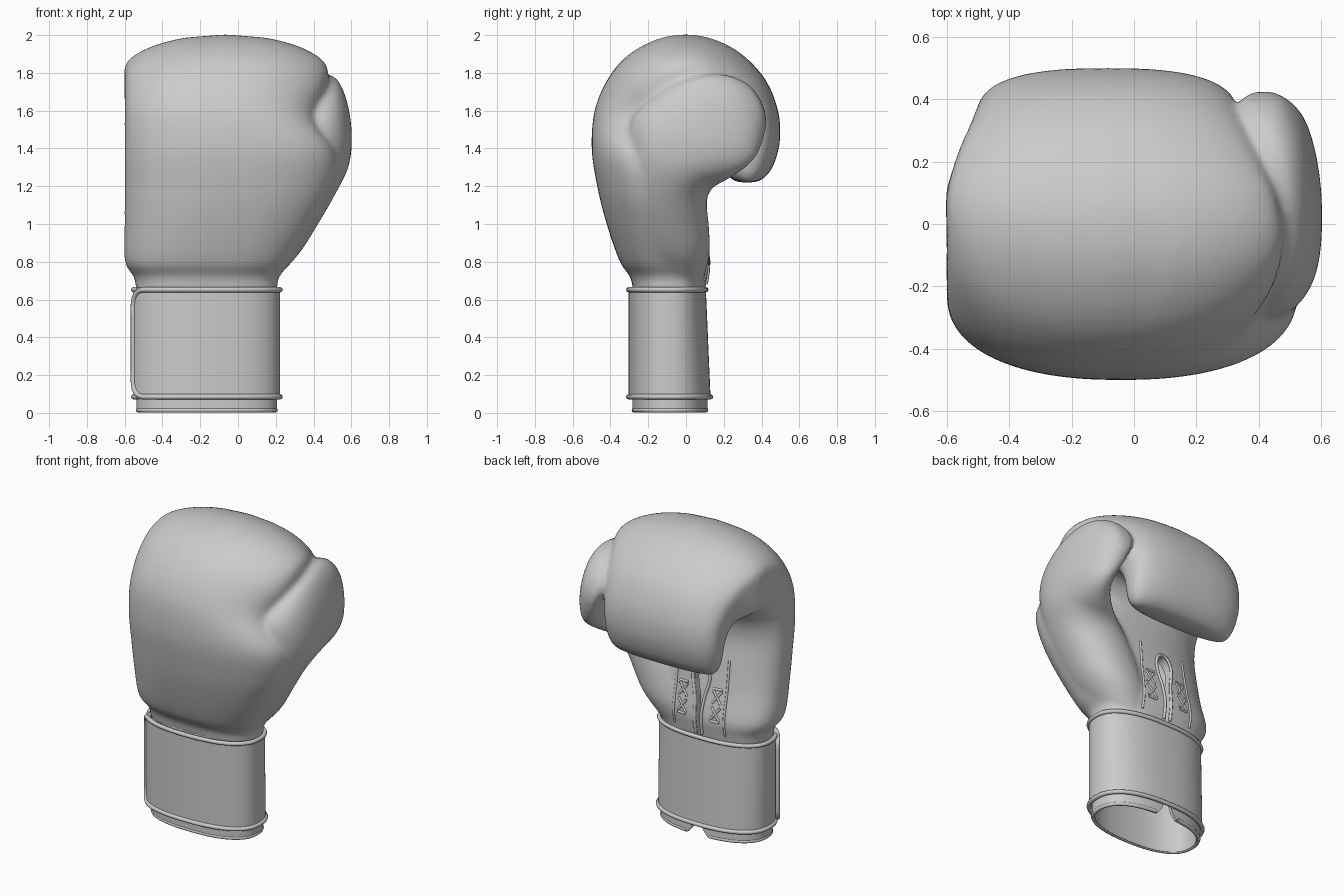
import bpy, bmesh, math
from math import sin, cos, pi, radians
from mathutils import Vector
from mathutils.bvhtree import BVHTree

if "Cube" in bpy.data.objects:
    bpy.data.objects.remove(bpy.data.objects["Cube"])


def new_object(name, bm):
    me = bpy.data.meshes.new(name)
    bm.to_mesh(me)
    bm.free()
    for p in me.polygons:
        p.use_smooth = True
    ob = bpy.data.objects.new(name, me)
    bpy.context.collection.objects.link(ob)
    return ob


def catmull(rows, steps):
    out = []
    for i in range(len(rows) - 1):
        a, b, c, d = (rows[max(i - 1, 0)], rows[i], rows[i + 1], rows[min(i + 2, len(rows) - 1)])
        for s in range(steps):
            t = s / steps
            out.append([0.5 * (2 * q + (r - p) * t + (2 * p - 5 * q + 4 * r - w) * t * t
                               + (3 * q - p - 3 * r + w) * t ** 3) for p, q, r, w in zip(a, b, c, d)])
    return out + [list(rows[-1])]


def spow(v, n):
    return math.copysign(abs(v) ** (2 / n), v)


def loft(name, rows, shape, steps=5, seg=64):
    """Rows: outer y, z, inner y, z, x min, x max. Shape: squareness and outer arching per row."""
    bm = bmesh.new()
    rings = []
    rows = [r + shape.get(i, shape[None]) for i, r in enumerate(rows)]
    for oy, oz, iy, iz, x0, x1, n, arch in catmull(rows, steps):
        ring = []
        for k in range(seg):
            t = 2 * pi * k / seg
            c, s = spow(cos(t), n), spow(sin(t), n)
            if s > 0:
                s *= 1 - arch * c * c
            ring.append(bm.verts.new(((x0 + x1) / 2 + (x1 - x0) / 2 * c,
                                      (oy + iy) / 2 + (oy - iy) / 2 * s,
                                      (oz + iz) / 2 + (oz - iz) / 2 * s)))
        rings.append(ring)
    for a, b in zip(rings, rings[1:]):
        for k in range(seg):
            bm.faces.new((a[k], a[(k + 1) % seg], b[(k + 1) % seg], b[k]))
    bm.faces.new(rings[0])
    bm.faces.new(rings[-1])
    bmesh.ops.recalc_face_normals(bm, faces=bm.faces)
    return new_object(name, bm)


def activate(ob):
    bpy.ops.object.select_all(action='DESELECT')
    ob.select_set(True)
    bpy.context.view_layer.objects.active = ob


def surface(name, fn, ni, nj, thick):
    bm = bmesh.new()
    g = [[bm.verts.new(fn(i, j)) for j in range(nj)] for i in range(ni)]
    for i in range(ni - 1):
        for j in range(nj - 1):
            bm.faces.new((g[i][j], g[i + 1][j], g[i + 1][j + 1], g[i][j + 1]))
    ob = new_object(name, bm)
    m = ob.modifiers.new("thickness", 'SOLIDIFY')
    m.thickness, m.offset = thick, -1
    activate(ob)
    bpy.ops.object.modifier_apply(modifier=m.name)
    bpy.ops.object.shade_smooth_by_angle(angle=radians(40))
    return ob


def tube(name, paths, r):
    cu = bpy.data.curves.new(name, 'CURVE')
    cu.dimensions, cu.bevel_depth, cu.bevel_resolution, cu.use_fill_caps = '3D', r, 2, True
    for pts in paths:
        sp = cu.splines.new('POLY')
        sp.points.add(len(pts) - 1)
        for p, co in zip(sp.points, pts):
            p.co = (*co, 1)
        sp.use_smooth = True
    ob = bpy.data.objects.new(name, cu)
    bpy.context.collection.objects.link(ob)
    return ob


# Padded mitt, curling over towards +y
mitt = loft("padded_glove", [
    (-.28, .64, .10, .64, -.54, .21), (-.295, .72, .11, .71, -.548, .215),
    (-.35, .80, .12, .80, -.598, .28), (-.42, 1.0, .09, .98, -.60, .40),
    (-.47, 1.2, .07, 1.15, -.60, .495), (-.50, 1.42, .05, 1.30, -.60, .52),
    (-.47, 1.65, .05, 1.41, -.60, .41), (-.345, 1.86, .07, 1.48, -.60, .455),
    (-.15, 1.98, .10, 1.52, -.60, .48), (.06, 2.0, .14, 1.53, -.60, .455),
    (.26, 1.925, .18, 1.51, -.565, .395), (.41, 1.78, .19, 1.46, -.525, .355),
    (.485, 1.61, .20, 1.40, -.505, .335), (.498, 1.45, .205, 1.33, -.495, .325),
    (.465, 1.315, .215, 1.27, -.475, .31), (.415, 1.245, .245, 1.235, -.45, .285),
    (.365, 1.22, .285, 1.22, -.42, .25)],
    {None: (2.6, 0), 3: (2.4, 0), 4: (2.3, 0), 5: (2.3, 0), 6: (2.5, .1), 7: (3.2, .3), 8: (4.5, .42),
     9: (5, .45), 10: (4.2, .4), 11: (3.3, .25), 12: (2.9, .1)})

# Thumb, merging into the mitt at its base
thumb = loft("thumb", [
    (-.2, .72, .09, .70, -.1, .2), (-.26, .85, .125, .84, -.08, .325),
    (-.32, 1.02, .12, 1.0, -.05, .43), (-.34, 1.2, .11, 1.12, .0, .515),
    (-.33, 1.4, .14, 1.19, .10, .578), (-.28, 1.57, .21, 1.23, .24, .60),
    (-.13, 1.70, .29, 1.28, .35, .60), (.05, 1.78, .36, 1.34, .385, .578),
    (.21, 1.79, .40, 1.42, .36, .545), (.33, 1.74, .425, 1.52, .345, .49),
    (.395, 1.66, .42, 1.59, .35, .445)], {None: (2.2, 0)})

# Fuse both into one soft skin
activate(mitt)
thumb.select_set(True)
bpy.ops.object.join()
m = mitt.modifiers.new("fuse", 'REMESH')
m.mode, m.voxel_size, m.use_smooth_shade = 'VOXEL', .015, True
s = mitt.modifiers.new("soften", 'SMOOTH')
s.factor, s.iterations = .5, 12

# Hand cavity and teardrop palm slit
cavity = loft("cavity_cutter", [
    (-.25, .55, .07, .55, -.51, .18), (-.27, .75, .07, .75, -.50, .17),
    (-.31, 1.0, .045, 1.0, -.47, .17), (-.33, 1.25, -.02, 1.2, -.42, .14),
    (-.27, 1.4, -.10, 1.35, -.33, .05)], {None: (2.3, 0)})


def teardrop(grow):
    half = catmull([(.012, .58), (.012, .8), (.022, .92), (.045, 1.02),
                    (.045, 1.08), (.025, 1.12), (.0, 1.135)], 4)
    half = [(w + grow * min(1, w / .01), z + grow * max(0, (z - 1) / .125)) for w, z in half]
    return [(-.17 + w, z) for w, z in half] + [(-.17 - w, z) for w, z in reversed(half[:-1])]


bm = bmesh.new()
face = bm.faces.new([bm.verts.new((x, -.08, z)) for x, z in teardrop(0)])
ext = bmesh.ops.extrude_face_region(bm, geom=[face], use_keep_orig=True)
bmesh.ops.translate(bm, vec=(0, .3, 0), verts=[v for v in ext["geom"] if isinstance(v, bmesh.types.BMVert)])
bmesh.ops.recalc_face_normals(bm, faces=bm.faces)
slit = new_object("slit_cutter", bm)
for cutter in (cavity, slit):
    b = mitt.modifiers.new("cut", 'BOOLEAN')
    b.operation, b.object, b.solver = 'DIFFERENCE', cutter, 'EXACT'
activate(mitt)
for name in [x.name for x in mitt.modifiers]:
    bpy.ops.object.modifier_apply(modifier=name)
bpy.ops.object.shade_smooth_by_angle(angle=radians(45))
for cutter in (cavity, slit):
    bpy.data.objects.remove(cutter)

# Palm piping, seams and lace crosses laid on the surface
tree = BVHTree.FromObject(mitt, bpy.context.evaluated_depsgraph_get())


def on_palm(pts):
    hits = [tree.ray_cast(Vector((x, .19, z)), Vector((0, -1, 0)))[0] for x, z in pts]
    return [h for h in hits if h and h.y > -.05]


def line(a, b, k=16):
    return [(a[0] + (b[0] - a[0]) * i / k, a[1] + (b[1] - a[1]) * i / k) for i in range(k + 1)]


tube("slit_piping", [on_palm([p for p in teardrop(.012) if p[1] > .66])], .01)
seams, laces = [], []
for side in (-1, 1):
    cx = -.17 + side * .12
    seams += [line((cx + side * .065, .7), (cx + side * .055, 1.18), 40)]
    for z in (.80, .90):
        laces += [line((cx - .03, z), (cx + .03, z + .08), 8), line((cx + .03, z), (cx - .03, z + .08), 8)]
    laces += [line((cx - .03, z), (cx + .03, z), 8) for z in (.79, .99)]
for name, group, r in (("palm_seams", seams, .008), ("palm_laces", laces, .008)):
    tube(name, [p for p in map(on_palm, group) if len(p) > 1], r)


# Wrist section shared by liner and strap
def wrist(deg, z, off):
    c, s = spow(cos(radians(deg)), 2.4), spow(sin(radians(deg)), 2.4)
    hy = .21 if s < 0 else .195 + .025 * (.66 - z) / .58
    return Vector((-.165 + (.388 + off) * c, -.09 + (hy + off) * s, z))


# Inner cuff, split at the back
def liner_point(i, j):
    z = .008 + .66 * j / 16
    gap = 2.5 + 7 * max(0, 1 - z / .09) ** 2
    return wrist(90 + gap + (360 - 2 * gap) * i / 120, z, -.016)


surface("inner_cuff", liner_point, 121, 17, .02)
tube("cuff_hem", [[wrist(100 + 340 * i / 90, .014, -.024) for i in range(91)]], .012)

# Wrap strap with a rounded overlapping end, edged in piping
N, BOT, TOP, R = 220, .085, .652, .085
cols, dist, last = [], 0, None
for i in range(N):
    deg = 197 + 366 * (i / (N - 1)) ** 1.25
    off = .016 * max(0, 1 - (deg - 197) / 90)
    p = wrist(deg, .37, off)
    dist += (p - last).length if last else 0
    last = p
    inset = R - math.sqrt(R * R - (R - dist) ** 2) if dist < R else 0
    cols.append((deg, off, BOT + inset, TOP - inset))


def strap_point(i, j):
    deg, off, z0, z1 = cols[i]
    return wrist(deg, z0 + (z1 - z0) * j / 8, off)


surface("wrist_strap", strap_point, N, 9, .014)
edge = [strap_point(i, 8) for i in reversed(range(N))] + [strap_point(i, 0) for i in range(N)]
tube("strap_piping", [edge], .014)
